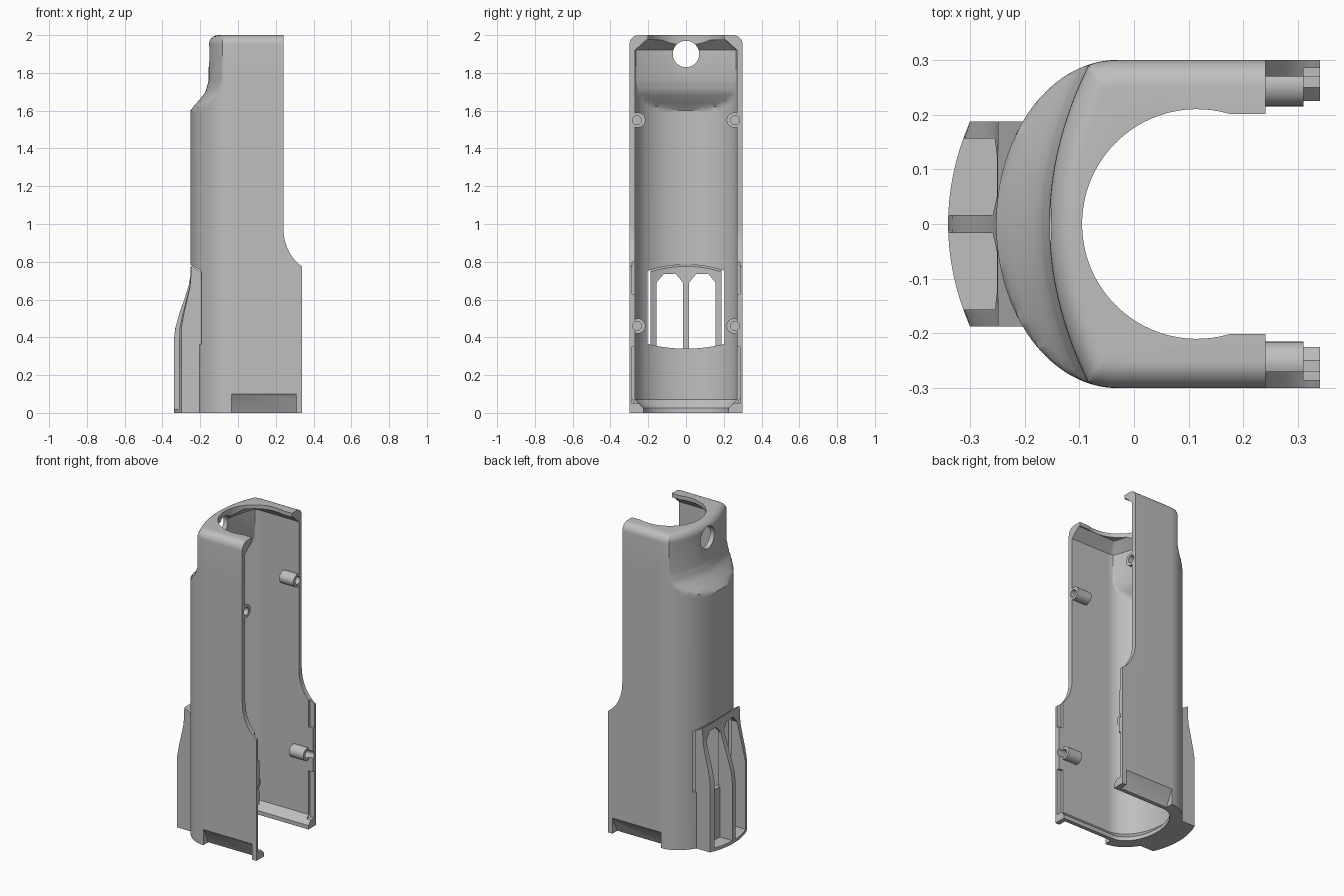
import bpy, bmesh, math
from mathutils import Vector

if "Cube" in bpy.data.objects:
    bpy.data.objects.remove(bpy.data.objects["Cube"], do_unlink=True)

grey = bpy.data.materials.new("plain_grey")
grey.use_nodes = True
grey.diffuse_color = (0.52, 0.52, 0.52, 1)
grey.node_tree.nodes["Principled BSDF"].inputs["Base Color"].default_value = (0.52, 0.52, 0.52, 1)


def interp(table, v):
    """Piecewise linear lookup."""
    if v <= table[0][0]:
        return table[0][1]
    for (a, fa), (b, fb) in zip(table, table[1:]):
        if v <= b:
            return fa + (fb - fa) * (v - a) / (b - a)
    return table[-1][1]


def loft(name, rings):
    """Closed solid through rings of equal length."""
    bm = bmesh.new()
    loops = [[bm.verts.new(p) for p in ring] for ring in rings]
    n = len(loops[0])
    for a, b in zip(loops, loops[1:]):
        for i in range(n):
            j = (i + 1) % n
            bm.faces.new((a[i], a[j], b[j], b[i]))
    bm.faces.new(loops[0][::-1])
    bm.faces.new(loops[-1])
    bmesh.ops.recalc_face_normals(bm, faces=bm.faces)
    mesh = bpy.data.meshes.new(name)
    bm.to_mesh(mesh)
    bm.free()
    mesh.materials.append(grey)
    obj = bpy.data.objects.new(name, mesh)
    bpy.context.collection.objects.link(obj)
    return obj


def prism(name, points, axis, lo, hi):
    """Extrude a 2D outline along an axis; outline uses the other two axes in order."""
    def place(p, h):
        c = list(p)
        c.insert(axis, h)
        return Vector(c)
    return loft(name, [[place(p, h) for p in points] for h in (lo, hi)])


def circle(cy, cz, r, n=32):
    return [(cy + r * math.cos(2 * math.pi * i / n), cz + r * math.sin(2 * math.pi * i / n))
            for i in range(n)]


def rect(a, b, c, d):
    return [(a, c), (b, c), (b, d), (a, d)]


def boolean(target, tool, operation="DIFFERENCE"):
    """Apply a boolean and remove the tool."""
    tool.hide_render = True
    mod = target.modifiers.new("cut", "BOOLEAN")
    mod.operation = operation
    mod.solver = "EXACT"
    mod.object = tool
    bpy.context.view_layer.objects.active = target
    bpy.ops.object.modifier_apply(modifier=mod.name)
    bpy.data.objects.remove(tool, do_unlink=True)


# Housing cross-section: rounded back, straight sides, recessed neck
NECK = [(1.6, -0.1), (1.66, -0.047), (1.70, -0.017), (1.76, 0)]
STEPS = 64


def section(z, off, x_end):
    half = 0.3 - off
    pts = [(x_end, -half, z)]
    for i in range(STEPS + 1):
        t = math.pi * (i / STEPS - 0.5)
        y = half * math.sin(t)
        x = -0.03 - (0.222 - off) * math.cos(t)
        if z >= 1.6:
            x = max(x, -0.155 + off + 0.85 * y * y + interp(NECK, z))
        pts.append((x, y, z))
    return pts + [(x_end, half, z)]


neck_z = [1.6 + 0.02 * i for i in range(9)]

# Outer body with rounded top edge
R = 0.05
outer = [(0, 0), (1.59, 0)] + [(z, 0) for z in neck_z]
for i in range(9):
    a = math.pi / 2 * i / 8
    outer.append((2 - R + R * math.sin(a), R * (1 - math.cos(a))))
housing = loft("housing", [section(z, o, 0.34) for z, o in outer])

# Hollow with bottom flange and chamfered top
inner = [(-0.1, 0.075), (0.025, 0.075), (0.07, 0.03), (1.59, 0.03)]
inner += [(z, 0.03) for z in neck_z] + [(1.92, 0.03), (1.975, 0.09)]
boolean(housing, loft("hollow", [section(z, o, 0.6) for z, o in inner]))

# Screw bosses on the inner walls
for side in (-1, 1):
    for z, x in ((1.55, 0.24), (0.46, 0.31)):
        boss = prism("boss", circle(side * 0.255, z, 0.04), 0, x - 0.1, x)
        boolean(housing, boss, "UNION")
        hole = prism("boss_hole", circle(side * 0.26, z, 0.024, 20), 0, x - 0.07, 0.6)
        boolean(housing, hole)

# Stepped front edge with a concave sweep
sweep = [(0.24, 2.2)]
for i in range(13):
    a = math.pi / 2 * i / 12 * 0.7
    sweep.append((0.24 + 0.183 * (1 - math.cos(a)), 0.98 - 0.23 * math.sin(a)))
sweep += [(0.345, 0.77), (0.6, 0.77), (0.6, 2.2)]
boolean(housing, prism("front_step", sweep, 1, -0.5, 0.5))

# Thinned inner lips along the lower front edge
for lo, hi in ((0.05, 0.35), (0.63, 0.8)):
    boolean(housing, prism("lip_relief", rect(-0.285, 0.285, lo, hi), 0, 0.31, 0.5))

# Horseshoe opening in the top
arc = [math.radians(73 + 214 * i / 48) for i in range(49)]
shoe = [(0.115 + 0.21 * math.cos(a), 0.21 * math.sin(a)) for a in arc]
shoe += [(0.6, -0.2), (0.6, 0.2)]
boolean(housing, prism("top_opening", shoe, 2, 1.9, 2.2))

# Round hole in the back of the neck
boolean(housing, prism("neck_hole", circle(0, 1.9, 0.07, 40), 0, -0.4, 0))

# Arched window in the back
ys = [-0.205 + 0.41 * i / 16 for i in range(17)]
window = [(y, 0.34 + 0.6 * y * y) for y in ys] + [(y, 0.785 - 0.8 * y * y) for y in reversed(ys)]
boolean(housing, prism("back_window", window, 0, -0.4, -0.1))

# Sloped finger recesses low on both sides
for s in (-1, 1):
    wedge = [(s * 0.305, 0.105), (s * 0.295, 0.095), (s * 0.25, 0), (s * 0.25, -0.1),
             (s * 0.4, -0.1), (s * 0.4, 0.105)]
    boolean(housing, prism("side_recess", wedge, 0, -0.035, 0.31))

# Back clip: curved block that tapers into the housing
FRONT = [(0, -0.34), (0.38, -0.34), (0.45, -0.332), (0.52, -0.312), (0.6, -0.285),
         (0.67, -0.262), (0.73, -0.251), (0.78, -0.25)]
BULGE = [(0.38, 1.14), (0.73, 0.05)]
W = 0.187


def clip_ring(z, top=False):
    cols = [-W + 2 * W * i / 16 for i in range(17)]
    front = [(interp(FRONT, z) + interp(BULGE, z) * y * y, y) for y in cols]
    back = [(-0.02 - 0.222 * math.sqrt(1 - (y / 0.3) ** 2), y) for y in reversed(cols)]
    return [(x, y, 0.78 - 0.6 * (x + 0.25) if top else z) for x, y in front + back]


clip = loft("back_clip", [clip_ring(z) for z, _ in FRONT[:-1]] + [clip_ring(0.78, True)])

# Two long slots leave three ribs and a thin floor
for s in (-1, 1):
    slot = [(0.016, 0.02), (0.156, 0.02), (0.156, 0.69), (0.118, 0.735), (0.054, 0.735), (0.016, 0.69)]
    boolean(clip, prism("clip_slot", [(s * y, z) for y, z in slot], 0, -0.5, -0.1))

# Smooth shading with sharp edges kept
for obj in (housing, clip):
    bpy.ops.object.select_all(action="DESELECT")
    obj.select_set(True)
    bpy.context.view_layer.objects.active = obj
    bpy.ops.object.shade_smooth_by_angle(angle=math.radians(30))
